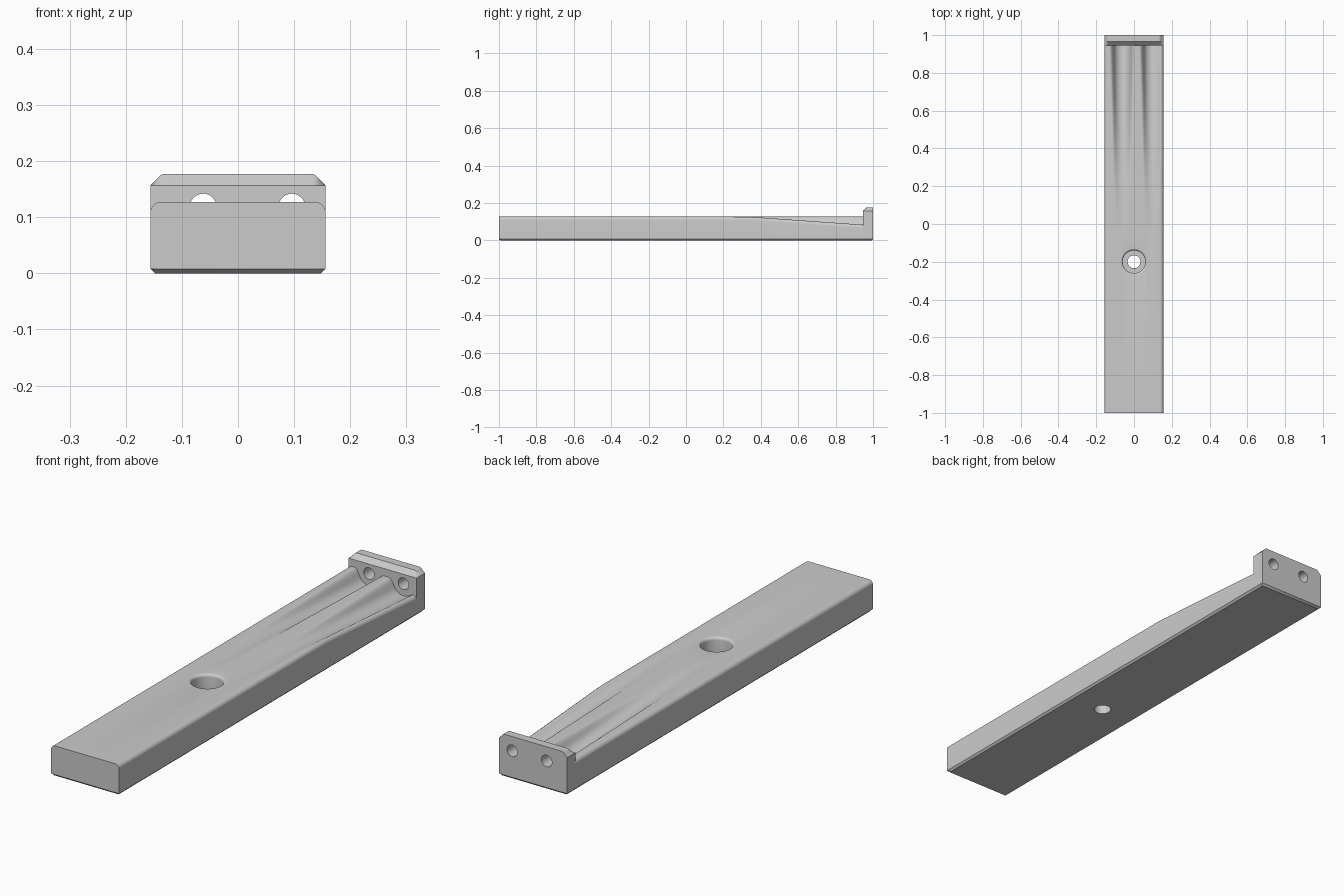
import bpy, bmesh
from math import sin, cos, pi, sqrt, radians
from mathutils import Matrix

if "Cube" in bpy.data.objects:
    bpy.data.objects.remove(bpy.data.objects["Cube"], do_unlink=True)

HALF, TOP, ROUND, CHAMFER = 0.156, 0.127, 0.018, 0.008
WALL_Y, WALL_TOP, WALL_CUT = 0.945, 0.177, 0.02
GROOVES = (-0.062, 0.096)
GROOVE_R = 0.046

grey = bpy.data.materials.new("plain grey")
grey.use_nodes = True
grey.diffuse_color = (0.6, 0.6, 0.6, 1)
grey.node_tree.nodes["Principled BSDF"].inputs["Base Color"].default_value = (0.6, 0.6, 0.6, 1)


def make_object(name, bm):
    bmesh.ops.recalc_face_normals(bm, faces=bm.faces)
    mesh = bpy.data.meshes.new(name)
    bm.to_mesh(mesh)
    bm.free()
    obj = bpy.data.objects.new(name, mesh)
    bpy.context.collection.objects.link(obj)
    mesh.materials.append(grey)
    return obj


def clamp(v):
    return max(0.0, min(1.0, v))


def smooth_min(a, b, k):
    h = max(k - abs(a - b), 0) / k
    return min(a, b) - h * h * k / 4


def bar_height(x, y):
    """Rounded top edges, two sloping round grooves, lowered rim on the left."""
    side = clamp((x - 0.085) / 0.045)
    z = TOP - 0.042 * clamp((y - 0.34) / 0.6) * side * side * (3 - 2 * side)
    over = max(0, abs(x) - (HALF - ROUND))
    z -= ROUND - sqrt(max(0, ROUND ** 2 - over ** 2))
    if y > -0.05:
        floor = TOP - 0.07 * (y - 0.1)
        for centre in GROOVES:
            d = abs(x - centre)
            inner = min(d, GROOVE_R * 0.9)
            wall = GROOVE_R - sqrt(GROOVE_R ** 2 - inner ** 2) + 2 * (d - inner)
            z = smooth_min(z, floor + wall, 0.02)
    return z


def wall_height(x, limit):
    return min(limit, WALL_TOP - max(0, abs(x) - (HALF - WALL_CUT)))


# Bar and end wall: cross-sections lofted along the length
corner = [HALF - ROUND + ROUND * sin(i * pi / 16) for i in range(1, 9)]
flat = HALF - ROUND
xs = [-x for x in reversed(corner)]
xs += [-flat + 2 * flat * i / 64 for i in range(65)] + corner

stations = [(-1, CHAMFER, bar_height), (-1 + CHAMFER, 0, bar_height)]
stations += [(-0.06 + (WALL_Y + 0.06) * i / 48, 0, bar_height) for i in range(49)]
low = WALL_TOP - WALL_CUT
stations += [
    (WALL_Y + 0.0005, 0, lambda x, y: wall_height(x, low)),
    (WALL_Y + WALL_CUT, 0, lambda x, y: wall_height(x, WALL_TOP)),
    (1 - CHAMFER, 0, lambda x, y: wall_height(x, WALL_TOP)),
    (1, CHAMFER, lambda x, y: wall_height(x, WALL_TOP)),
]

bm = bmesh.new()
rings = []
for y, base, height in stations:
    section = [(-HALF, CHAMFER)] + [(x, height(x, y)) for x in xs]
    section += [(HALF, CHAMFER), (HALF - CHAMFER, base), (CHAMFER - HALF, base)]
    rings.append([bm.verts.new((x, y, z)) for x, z in section])
for a, b in zip(rings, rings[1:]):
    for i in range(len(a)):
        j = (i + 1) % len(a)
        bm.faces.new((a[i], a[j], b[j], b[i]))
bm.faces.new(rings[0])
bm.faces.new(rings[-1])
bar = make_object("bar_with_end_wall", bm)

cutters = []

# Stepped screw hole with a rounded rim
rim = [(0.072 - 0.012 * cos(i * pi / 12), 0.1152 + 0.012 * sin(i * pi / 12)) for i in range(7)]
profile = [(0.034, -0.02), (0.034, 0.05), (0.06, 0.05)] + rim + [(0.072, 0.2)]
bm = bmesh.new()
loops = []
for r, z in profile:
    loops.append([bm.verts.new((r * cos(k * pi / 32), -0.2 + r * sin(k * pi / 32), z))
                  for k in range(64)])
for a, b in zip(loops, loops[1:]):
    for k in range(64):
        n = (k + 1) % 64
        bm.faces.new((a[k], a[n], b[n], b[k]))
bm.faces.new(loops[0])
bm.faces.new(loops[-1])
cutters.append(make_object("screw_hole_cutter", bm))

# Holes through the end wall, one per groove
for x in GROOVES:
    bm = bmesh.new()
    bmesh.ops.create_cone(bm, cap_ends=True, segments=40, radius1=0.024, radius2=0.024,
                          depth=0.16, matrix=Matrix.Translation((x, 1.01, 0.118))
                          @ Matrix.Rotation(radians(90), 4, "X"))
    cutters.append(make_object("wall_hole_cutter", bm))

# Cut the holes and shade
bpy.ops.object.select_all(action="DESELECT")
bar.select_set(True)
bpy.context.view_layer.objects.active = bar
for cutter in cutters:
    cutter.hide_render = True
    mod = bar.modifiers.new("hole", "BOOLEAN")
    mod.operation = "DIFFERENCE"
    mod.solver = "EXACT"
    mod.object = cutter
    bpy.ops.object.modifier_apply(modifier=mod.name)
    bpy.data.objects.remove(cutter, do_unlink=True)
bpy.ops.object.shade_smooth_by_angle(angle=radians(30))
